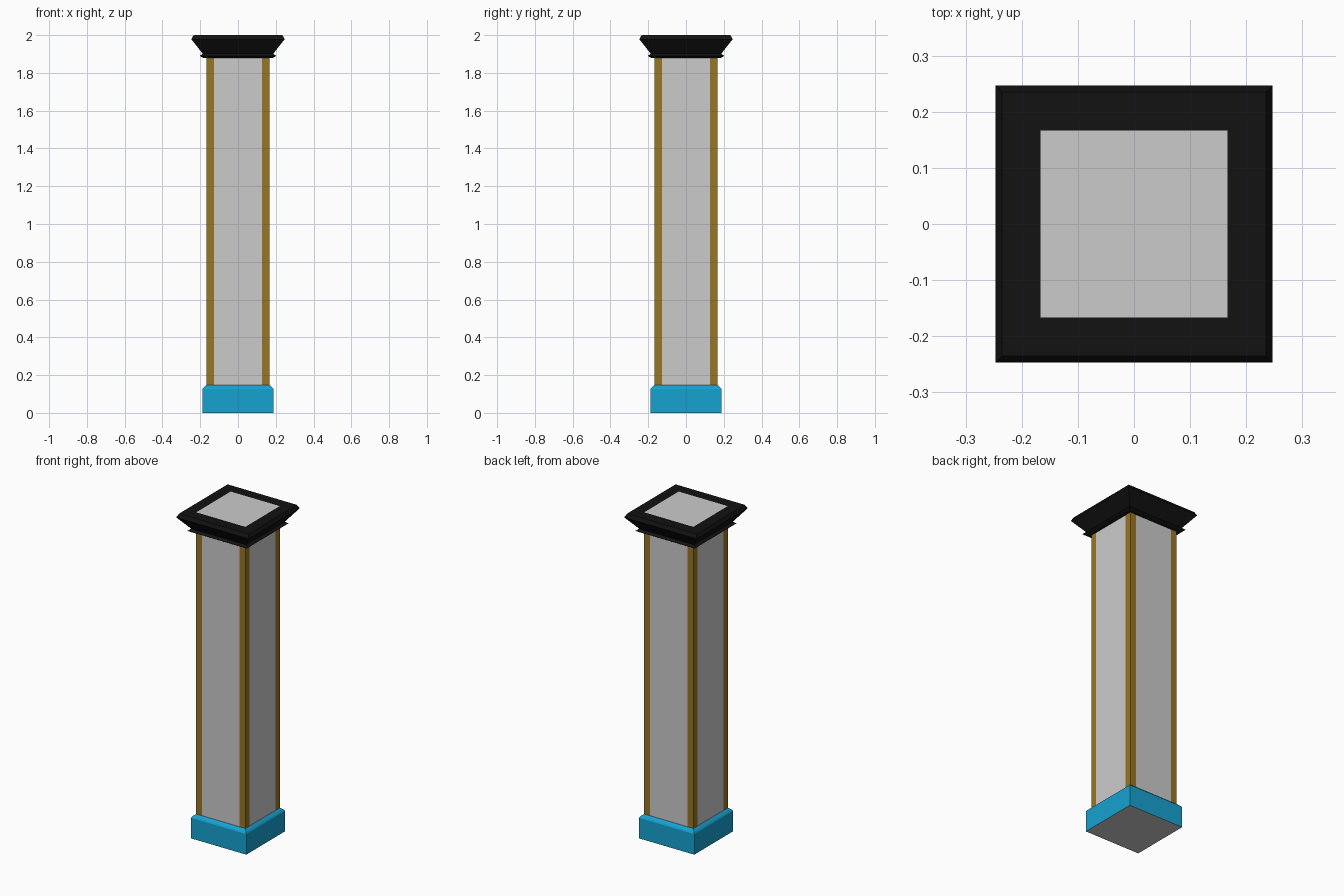
import bpy, bmesh
from mathutils import Matrix

if "Cube" in bpy.data.objects:
    bpy.data.objects.remove(bpy.data.objects["Cube"])


def material(name, color):
    m = bpy.data.materials.new(name)
    m.diffuse_color = (*color, 1)
    m.use_nodes = True
    m.node_tree.nodes["Principled BSDF"].inputs["Base Color"].default_value = m.diffuse_color
    return m


TEAL = material("teal", (0.008, 0.36, 0.63))
GOLD = material("gold", (0.31, 0.18, 0.018))
BLACK = material("black", (0.006, 0.006, 0.006))
GREY = material("grey", (0.8, 0.8, 0.8))


def finish(name, bm, mats=()):
    bmesh.ops.recalc_face_normals(bm, faces=bm.faces)
    me = bpy.data.meshes.new(name)
    bm.to_mesh(me)
    bm.free()
    for m in mats:
        me.materials.append(m)
    ob = bpy.data.objects.new(name, me)
    bpy.context.collection.objects.link(ob)
    return ob


def box(name, x, y, half, z0, z1, mats=()):
    bm = bmesh.new()
    mat = Matrix.Translation((x, y, (z0 + z1) / 2)) @ Matrix.Diagonal(
        (2 * half, 2 * half, z1 - z0, 1))
    bmesh.ops.create_cube(bm, size=1, matrix=mat)
    return finish(name, bm, mats)


def square_moulding(name, profile, mats):
    """Sweep a (half width, height) profile around a square; cap both ends."""
    bm = bmesh.new()
    rings = [[bm.verts.new((sx * h, sy * h, z))
              for sx, sy in ((-1, -1), (1, -1), (1, 1), (-1, 1))]
             for h, z in profile]
    for a, b in zip(rings, rings[1:]):
        for i in range(4):
            j = (i + 1) % 4
            bm.faces.new((a[i], a[j], b[j], b[i]))
    # end caps use the second material
    for ring in (rings[0], rings[-1]):
        bm.faces.new(ring).material_index = 1
    return finish(name, bm, mats)


# Plain square shaft
box("shaft", 0, 0, 0.166, 0.1, 1.95)

# Corner trim strips
W = 0.02
for sx, fx in ((-1, "left"), (1, "right")):
    for sy, fy in ((-1, "front"), (1, "back")):
        box(f"corner_trim_{fy}_{fx}", sx * (0.167 - W), sy * (0.167 - W), W,
            0.12, 1.9, [GOLD])

# Chamfered plinth with a grey underside
square_moulding("base", [(0.188, 0), (0.188, 0.126), (0.183, 0.134),
                         (0.168, 0.147)], [TEAL, GREY])

# Flared crown moulding with a small lip and a grey square inset in its top
square_moulding("crown", [(0.160, 1.88), (0.186, 1.88), (0.202, 1.89),
                          (0.187, 1.902), (0.247, 1.978), (0.235, 2.0),
                          (0.167, 2.0)], [BLACK, GREY])
